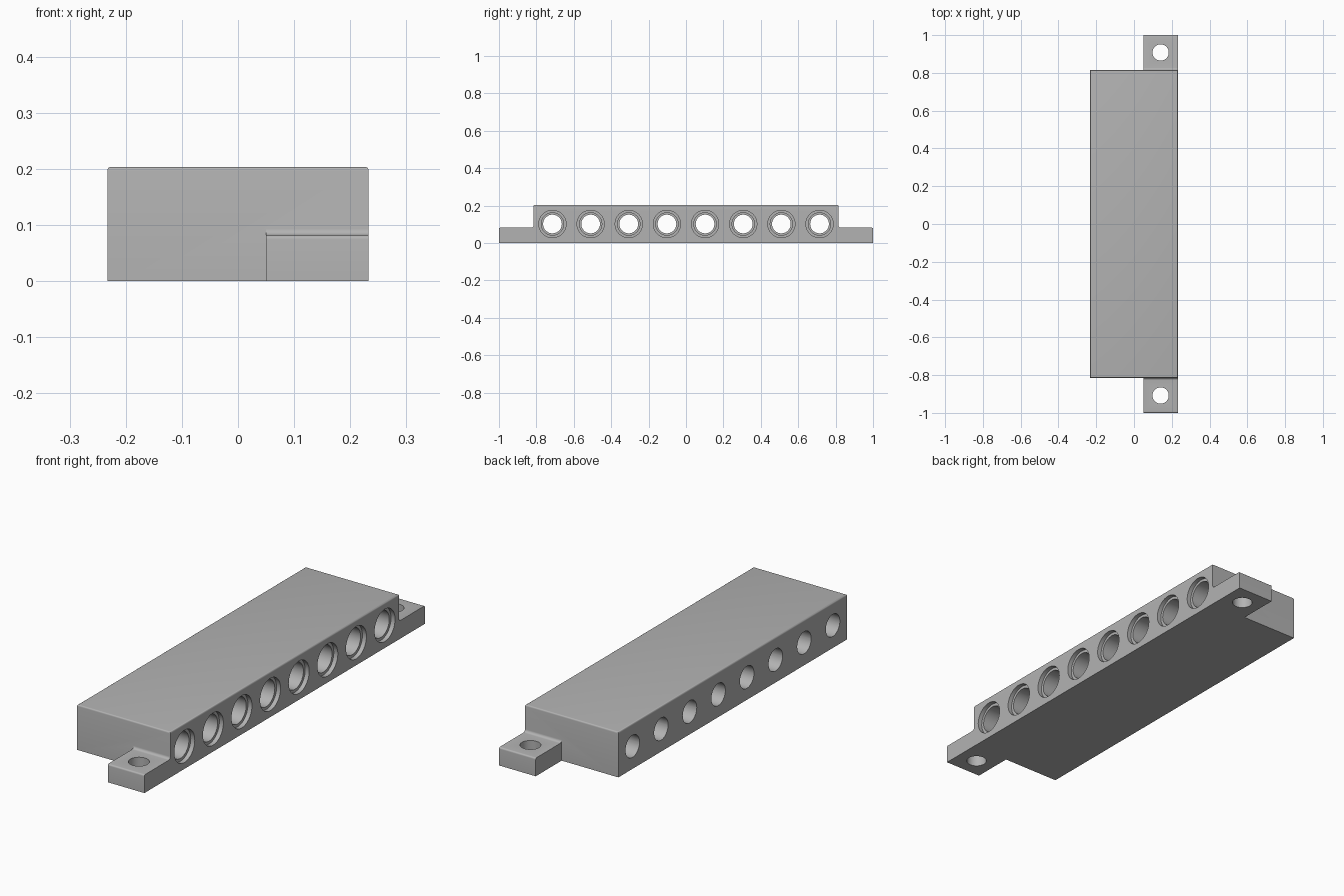
import bpy, bmesh, math
from mathutils import Matrix, Vector

cube = bpy.data.objects.get("Cube")
if cube:
    bpy.data.objects.remove(cube, do_unlink=True)

HALF_X, HALF_Y, HEIGHT = 0.233, 0.815, 0.204
TAB_X, TAB_TOP = 0.05, 0.082
EDGE, FILLET = 0.007, 0.012

grey = bpy.data.materials.new("plain_grey")
grey.use_nodes = True
grey.diffuse_color = (0.45, 0.45, 0.45, 1)
grey.node_tree.nodes["Principled BSDF"].inputs["Base Color"].default_value = grey.diffuse_color


def make_object(name, bm):
    bmesh.ops.recalc_face_normals(bm, faces=bm.faces)
    mesh = bpy.data.meshes.new(name)
    bm.to_mesh(mesh)
    bm.free()
    mesh.materials.append(grey)
    obj = bpy.data.objects.new(name, mesh)
    bpy.context.collection.objects.link(obj)
    return obj


def combine(target, tool, operation):
    """Apply a boolean and discard the tool object."""
    mod = target.modifiers.new(operation, "BOOLEAN")
    mod.operation, mod.object, mod.solver = operation, tool, "EXACT"
    tool.hide_render = True
    bpy.context.view_layer.objects.active = target
    bpy.ops.object.modifier_apply(modifier=mod.name)
    bpy.data.objects.remove(tool, do_unlink=True)


def arc(cy, cz, radius, start, end, steps=5):
    angles = [math.radians(start + (end - start) * i / steps) for i in range(steps + 1)]
    return [(cy + radius * math.cos(a), cz + radius * math.sin(a)) for a in angles]


def add_lathe(bm, profile, matrix, sides=40):
    """Revolve (distance, radius) steps about local z, closed at both ends."""
    rings = []
    for dist, radius in profile:
        rings.append([bm.verts.new(matrix @ Vector((
            radius * math.cos(math.tau * i / sides),
            radius * math.sin(math.tau * i / sides), dist))) for i in range(sides)])
    for a, b in zip(rings, rings[1:]):
        for i in range(sides):
            j = (i + 1) % sides
            bm.faces.new((a[i], a[j], b[j], b[i]))
    bm.faces.new(rings[0])
    bm.faces.new(rings[-1])


# Main block with softened top edges
bm = bmesh.new()
bmesh.ops.create_cube(bm, size=1, matrix=Matrix.Translation((0, 0, HEIGHT / 2))
                      @ Matrix.Diagonal((2 * HALF_X, 2 * HALF_Y, HEIGHT, 1)))
top_edges = [e for e in bm.edges if all(v.co.z > HEIGHT - 0.01 for v in e.verts)]
bmesh.ops.bevel(bm, geom=top_edges, offset=EDGE, segments=4, profile=0.5, affect="EDGES")
block = make_object("manifold_block", bm)

# Mounting tabs, blended into the block by a small fillet
inside = HALF_Y - 0.05
tab_profile = [(inside, 0), (1, 0)]
tab_profile += arc(1 - EDGE, TAB_TOP - EDGE, EDGE, 0, 90)
tab_profile += arc(HALF_Y + FILLET, TAB_TOP + FILLET, FILLET, 270, 180)
tab_profile.append((inside, TAB_TOP + FILLET))
for side in (-1, 1):
    bm = bmesh.new()
    face = bm.faces.new([bm.verts.new((TAB_X, side * y, z)) for y, z in tab_profile])
    pushed = bmesh.ops.extrude_face_region(bm, geom=[face])["geom"]
    bmesh.ops.translate(bm, vec=(HALF_X - TAB_X, 0, 0),
                        verts=[g for g in pushed if isinstance(g, bmesh.types.BMVert)])
    combine(block, make_object("mounting_tab", bm), "UNION")

# Stepped ports through the block and screw holes through the tabs
bm = bmesh.new()
port = [(-0.3, 0.05), (0.05, 0.05), (0.05, 0.06), (HALF_X - 0.02, 0.06),
        (HALF_X - 0.02, 0.073), (0.3, 0.073)]
along_x = Matrix.Rotation(math.pi / 2, 4, "Y")
for i in range(8):
    add_lathe(bm, port, Matrix.Translation((0, (i - 3.5) * 0.204, 0.102)) @ along_x)
for side in (-1, 1):
    add_lathe(bm, [(-0.1, 0.043), (0.2, 0.043)], Matrix.Translation((0.141, side * 0.908, 0)))
combine(block, make_object("hole_cutter", bm), "DIFFERENCE")

bpy.ops.object.select_all(action="DESELECT")
block.select_set(True)
bpy.context.view_layer.objects.active = block
bpy.ops.object.shade_smooth_by_angle(angle=math.radians(30))
